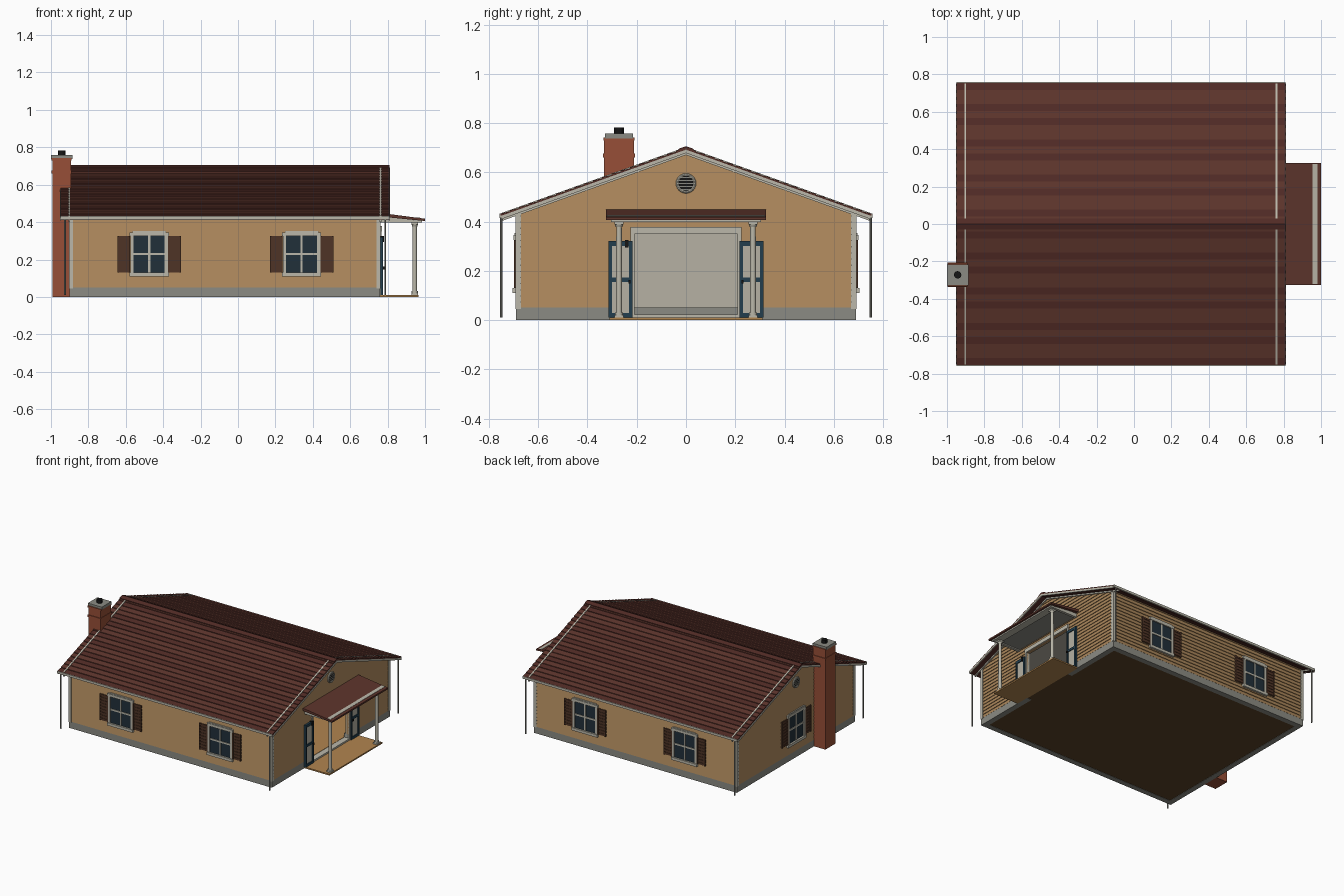
import bpy, bmesh, math
from mathutils import Vector

if "Cube" in bpy.data.objects:
    bpy.data.objects.remove(bpy.data.objects["Cube"])

def mat(name, hexa):
    m = bpy.data.materials.new(name)
    c = [(int(hexa[i:i + 2], 16) / 255) ** 2.2 for i in (0, 2, 4)]
    m.diffuse_color = (*c, 1)
    m.use_nodes = True
    m.node_tree.nodes["Principled BSDF"].inputs["Base Color"].default_value = m.diffuse_color
    return m

WOOD, TRIM, STONE = mat("siding", "a9855b"), mat("trim", "b9b6a8"), mat("stone", "8a8a82")
ROOF_A, ROOF_B = mat("shingle_light", "5e3830"), mat("shingle_dark", "522f2a")
BRICK, DARK, BLACK = mat("brick", "96503a"), mat("shutter", "50372a"), mat("black", "1c1c1c")
GLASS, BLUE, PLASTER = mat("glass", "26333c"), mat("door_blue", "27404f"), mat("plaster", "b4b0a2")
DECK, FLOOR = mat("deck", "b08450"), mat("underfloor", "5c452c")
W, XL, XR = 0.685, -0.895, 0.755              # wall planes
SLOPE = 0.358
top = lambda y: 0.70 - SLOPE * abs(y)         # roof surface height

def finish(name, bm, m):
    bmesh.ops.recalc_face_normals(bm, faces=bm.faces)
    me = bpy.data.meshes.new(name)
    bm.to_mesh(me)
    bm.free()
    ob = bpy.data.objects.new(name, me)
    bpy.context.collection.objects.link(ob)
    me.materials.append(m)
    return ob

def prisms(name, items, m):
    """Each item is (outline points, sweep vector)."""
    bm = bmesh.new()
    for pts, sweep in items:
        f = bm.faces.new([bm.verts.new(p) for p in pts])
        ext = bmesh.ops.extrude_face_region(bm, geom=[f], use_keep_orig=True)
        vs = [g for g in ext["geom"] if isinstance(g, bmesh.types.BMVert)]
        bmesh.ops.translate(bm, verts=vs, vec=Vector(sweep))
    return finish(name, bm, m)

def rect(x0, x1, y0, y1, z0, z1):
    return [(x0, y0, z0), (x1, y0, z0), (x1, y1, z0), (x0, y1, z0)], (0, 0, z1 - z0)

def boxes(name, dims, m):
    return prisms(name, [rect(*d) for d in dims], m)

def cyl(name, loc, r, h, m, axis='Z', n=16, r2=None):
    rot = (0, math.pi / 2, 0) if axis == 'X' else (0, 0, 0)
    bpy.ops.mesh.primitive_cone_add(vertices=n, radius1=r, radius2=r if r2 is None else r2,
                                    depth=h, location=loc, rotation=rot)
    ob = bpy.context.object
    ob.name = name
    ob.data.materials.append(m)
    bpy.ops.object.shade_smooth_by_angle()
    return ob

# Wall-face coordinates: u along the wall, d outwards
FACE = {"front": lambda u, d: (u, -W - d), "back": lambda u, d: (u, W + d),
        "left": lambda u, d: (XL - d, u), "right": lambda u, d: (XR + d, u)}

def fbox(name, face, dims, m):
    out = []
    for u0, u1, z0, z1, d0, d1 in dims:
        a, b = FACE[face](u0, d0), FACE[face](u1, d1)
        out.append((min(a[0], b[0]), max(a[0], b[0]), min(a[1], b[1]), max(a[1], b[1]), z0, z1))
    return boxes(name, out, m)

# Foundation, floor and interior
DW, DH = 0.21, 0.35
boxes("foundation", [(-0.9, 0.76, -0.69, -0.65, 0, 0.05), (-0.9, 0.76, 0.65, 0.69, 0, 0.05),
                     (-0.9, -0.86, -0.65, 0.65, 0, 0.05), (0.72, 0.76, -0.65, -DW, 0, 0.05),
                     (0.72, 0.76, DW, 0.65, 0, 0.05)], STONE)
boxes("underfloor", [(-0.86, 0.755, -0.65, 0.65, 0.002, 0.01)], FLOOR)
boxes("interior_floor", [(-0.86, 0.72, -0.65, 0.65, 0.01, 0.02)], DECK)
boxes("interior_lining", [(-0.88, -0.875, -0.67, 0.67, 0.02, 0.41), (-0.88, 0.74, -0.67, -0.665, 0.02, 0.41),
                          (-0.88, 0.74, 0.665, 0.67, 0.02, 0.41), (-0.88, 0.74, -0.67, 0.67, 0.41, 0.415)], PLASTER)

# Wall cores
eave = top(W) - 0.015
boxes("side_walls", [(XL, XR, -W, -W + 0.015, 0.05, eave), (XL, XR, W - 0.015, W, 0.05, eave)], WOOD)
upper = [(W, 0.05), (W, eave), (0, 0.685), (-W, eave), (-W, 0.05)]
door = [(-DW, 0.05), (-DW, DH), (DW, DH), (DW, 0.05)]
prisms("gable_walls", [([(XL, y, z) for y, z in upper], (0.015, 0, 0)),
                       ([(XR, y, z) for y, z in upper + door], (-0.015, 0, 0))], WOOD)

# Lapped siding boards
def siding(face):
    items, z, h = [], 0.05, 0.025
    gable = face in ("left", "right")
    while z < (0.67 if gable else eave - h / 2):
        z1 = min(z + h, 0.68 if gable else eave)
        lim = lambda q: min(W, (0.685 - q) / SLOPE)
        if not gable:
            spans = [(XL, XL, XR, XR)]
        elif face == "right" and z < DH - 0.01:
            spans = [(-W, -W, -DW, -DW), (DW, DW, W, W)]
        else:
            spans = [(-lim(z), -lim(z1), lim(z), lim(z1))]
        f = FACE[face]
        bm_pts = []
        for a0, a1, b0, b1 in spans:
            bm_pts.append([[(*f(u, d), q) for u, d, q in
                            ((ua, 0, z), (ua, 0.006, z), (ub, 0.001, z1), (ub, 0, z1))]
                           for ua, ub in ((a0, a1), (b0, b1))])
        items += bm_pts
        z += h
    bm = bmesh.new()
    for s, e in items:
        A, B = [bm.verts.new(p) for p in s], [bm.verts.new(p) for p in e]
        bm.faces.new(A)
        bm.faces.new(B[::-1])
        for i in range(4):
            bm.faces.new((A[i], B[i], B[i - 3], A[i - 3]))
    finish(face + "_siding", bm, WOOD)

for face in FACE:
    siding(face)

# Corner trim
boxes("corner_trim", [(x, x + 0.022, y, y + 0.022, 0.045, 0.43)
                      for x in (-0.903, 0.741) for y in (-0.693, 0.671)], TRIM)

# Roof: base slab, shingle courses, ridge cap, rake boards
RX0, RX1, E, N = -0.95, 0.81, 0.75, 20
L = RX1 - RX0
prisms("roof_deck", [([(RX0, s * y, top(y) + o) for y, o in ((0, -0.006), (E, -0.006), (E, -0.02), (0, -0.02))],
                      (L, 0, 0)) for s in (-1, 1)], ROOF_B)
for k, m in enumerate((ROOF_A, ROOF_B)):
    rows = []
    for i in range(N):
        if (i % 5 in (1, 4)) == bool(k):
            a, b = E * i / N, E * (i + 1) / N + 0.003
            for s in (-1, 1):
                rows.append(([(RX0, s * y, top(y) + o) for y, o in
                              ((a, -0.007), (a, -0.003), (b, 0.002), (b, -0.007))], (L, 0, 0)))
    prisms("shingle_rows_%d" % (k + 1), rows, m)
prisms("ridge_cap", [([(RX0, s * y, top(y) + o) for y, o in ((0, 0.006), (0.03, 0.006), (0.03, -0.002), (0, -0.002))],
                      (L, 0, 0)) for s in (-1, 1)], ROOF_B)
prisms("rake_boards", [([(x, s * y, top(y) + o) for y, o in ((0, 0.003), (E, 0.003), (E, -0.03), (0, -0.03))],
                        (0.01, 0, 0)) for s in (-1, 1) for x in (-0.907, 0.757)], TRIM)
prisms("roof_edge_trim", [([(x, s * y, top(y) + o) for y, o in ((0, -0.008), (E, -0.008), (E, -0.022), (0, -0.022))],
                           (0.006, 0, 0)) for s in (-1, 1) for x in (RX0 - 0.002, RX1 - 0.004)], TRIM)

# Gutters and downspouts
for s, side in ((-1, "front"), (1, "back")):
    boxes(side + "_gutter", [(RX0, RX1, s * 0.75 - 0.008, s * 0.75 + 0.008, 0.415, 0.432)], TRIM)
    for x in (-0.925, 0.787):
        cyl(side + "_downspout", (x, s * 0.75, 0.215), 0.005, 0.41, STONE, n=8)

# Windows with shutters
def window(face, c):
    n = face + "_window_"
    f = lambda part, dims, m: fbox(n + part, face, [(c + a, c + b, *r) for a, b, *r in dims], m)
    f("glass", [(-0.09, 0.09, 0.12, 0.34, 0, 0.007)], GLASS)
    f("frame", [(-0.1, -0.083, 0.12, 0.335, 0, 0.014), (0.083, 0.1, 0.12, 0.335, 0, 0.014),
                (-0.105, 0.105, 0.325, 0.345, 0, 0.016), (-0.09, 0.09, 0.345, 0.353, 0, 0.012),
                (-0.105, 0.105, 0.11, 0.13, 0, 0.02)], TRIM)
    f("muntins", [(-0.006, 0.006, 0.13, 0.33, 0, 0.011), (-0.085, 0.085, 0.224, 0.236, 0, 0.011)], TRIM)
    slats = []
    for s in (-1, 1):
        a, b = sorted((s * 0.102, s * 0.17))
        slats += [(a, b, 0.13, 0.325, 0, 0.009), (a, a + 0.008, 0.13, 0.325, 0, 0.014),
                  (b - 0.008, b, 0.13, 0.325, 0, 0.014)]
        slats += [(a, b, 0.135 + i * 0.022, 0.147 + i * 0.022, 0, 0.012) for i in range(9)]
    f("shutters", slats, DARK)

for face, c in (("front", -0.475), ("front", 0.34), ("back", -0.475), ("back", 0.34), ("left", 0)):
    window(face, c)

# Round gable vents
for face, sx, x in (("left", -1, XL), ("right", 1, XR)):
    cyl(face + "_vent_back", (x + sx * 0.004, 0, 0.555), 0.034, 0.012, BLACK, 'X', 24)
    bpy.ops.mesh.primitive_torus_add(location=(x + sx * 0.008, 0, 0.555), rotation=(0, math.pi / 2, 0),
                                     major_radius=0.035, minor_radius=0.006, major_segments=24, minor_segments=8)
    bpy.context.object.name = face + "_vent_ring"
    bpy.context.object.data.materials.append(TRIM)
    bpy.ops.object.shade_smooth_by_angle()
    fbox(face + "_vent_louvres", face, [(-w, w, 0.555 + z - 0.002, 0.555 + z + 0.002, 0, 0.014)
         for z in (-0.024, -0.012, 0, 0.012, 0.024) for w in (math.sqrt(0.034 ** 2 - z * z),)], STONE)

# Door surround and the two glazed door leaves
fbox("door_frame", "right", [(-DW - 0.015, -DW, 0.01, 0.36, -0.02, 0.012), (DW, DW + 0.015, 0.01, 0.36, -0.02, 0.012),
     (-0.225, 0.225, DH, 0.378, -0.02, 0.014), (-DW, DW, 0.008, 0.022, -0.03, 0.012)], TRIM)
for s, n in ((-1, "left"), (1, "right")):
    a, b = sorted((s * 0.218, s * 0.314))
    fbox(n + "_door_leaf", "right", [(a, a + 0.014, 0.01, 0.32, 0.006, 0.02), (b - 0.014, b, 0.01, 0.32, 0.006, 0.02),
         (a, b, 0.01, 0.028, 0.006, 0.02), (a, b, 0.155, 0.172, 0.006, 0.02), (a, b, 0.3, 0.32, 0.006, 0.02)], BLUE)
    fbox(n + "_door_pane", "right", [(a + 0.01, b - 0.01, 0.02, 0.31, 0.008, 0.014)], PLASTER)
    fbox(n + "_door_handle", "right", [(s * 0.23 - 0.004, s * 0.23 + 0.004, 0.148, 0.162, 0.018, 0.03)], BLACK)
fbox("wall_lamp", "right", [(-0.247, -0.233, 0.295, 0.325, 0.0, 0.025)], BLACK)

# Porch
boxes("porch_floor", [(0.755, 0.965, -0.31, 0.31, 0, 0.01)], DECK)
prisms("porch_roof", [([(0.755, -0.325, 0.45), (1.0, -0.325, 0.418), (1.0, -0.325, 0.406), (0.755, -0.325, 0.43)],
                       (0, 0.65, 0))], ROOF_A)
prisms("porch_roof_strip", [([(0.955, -0.32, 0.426), (0.98, -0.32, 0.4225), (0.98, -0.32, 0.415),
                              (0.955, -0.32, 0.415)], (0, 0.64, 0))], TRIM)
boxes("porch_beams", [(0.93, 0.985, -0.305, 0.305, 0.398, 0.41), (0.755, 0.94, -0.305, -0.285, 0.398, 0.425),
                      (0.755, 0.94, 0.285, 0.305, 0.398, 0.425)], TRIM)
boxes("porch_ceiling", [(0.755, 0.94, -0.29, 0.29, 0.405, 0.412)], STONE)
for s, n in ((-1, "left"), (1, "right")):
    y = s * 0.272
    cyl(n + "_porch_post", (0.945, y, 0.205), 0.0125, 0.39, TRIM, r2=0.011)
    boxes(n + "_post_plates", [(0.927, 0.963, y - 0.018, y + 0.018, 0.01, 0.02),
                               (0.927, 0.963, y - 0.018, y + 0.018, 0.388, 0.4)], TRIM)
    cyl(n + "_post_base", (0.945, y, 0.025), 0.017, 0.012, TRIM)
    cyl(n + "_post_capital", (0.945, y, 0.383), 0.013, 0.012, TRIM, r2=0.018)

# Chimney
CX, CY = -0.943, -0.272
def block(name, hw, hd, z0, z1, m):
    boxes(name, [(CX - hw, CX + hw, CY - hd, CY + hd, z0, z1)], m)
block("chimney_stack", 0.05, 0.06, 0, 0.735, BRICK)
block("chimney_band", 0.053, 0.065, 0.66, 0.676, BRICK)
block("chimney_cap", 0.057, 0.056, 0.738, 0.758, STONE)
block("chimney_cap_base", 0.054, 0.063, 0.73, 0.742, BRICK)
cyl("chimney_flue", (CX, CY, 0.767), 0.02, 0.03, BLACK, n=12)
